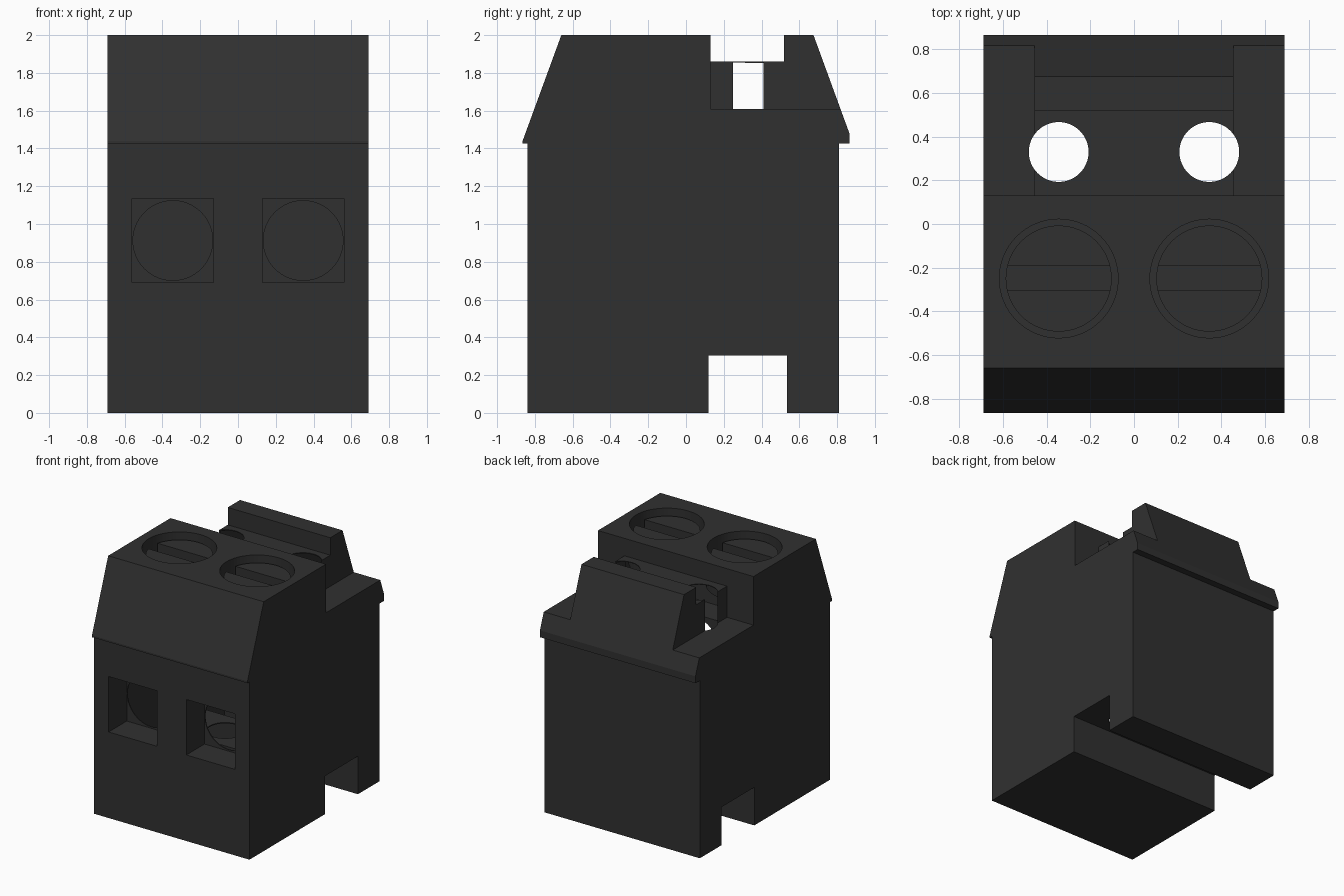
import bpy, bmesh, math
from mathutils import Matrix

if "Cube" in bpy.data.objects:
    bpy.data.objects.remove(bpy.data.objects["Cube"], do_unlink=True)

plastic = bpy.data.materials.new("dark_grey_plastic")
plastic.use_nodes = True
colour = (0.03, 0.03, 0.03, 1)
plastic.diffuse_color = colour
bsdf = plastic.node_tree.nodes["Principled BSDF"]
bsdf.inputs["Base Color"].default_value = colour


def make(name, bm, helper=False):
    bmesh.ops.recalc_face_normals(bm, faces=bm.faces)
    mesh = bpy.data.meshes.new(name)
    bm.to_mesh(mesh)
    bm.free()
    mesh.materials.append(plastic)
    obj = bpy.data.objects.new(name, mesh)
    bpy.context.collection.objects.link(obj)
    if helper:
        obj.hide_render = True
        obj.hide_set(True)
        obj.display_type = 'WIRE'
    return obj


def add_box(bm, x, y, z):
    lo_hi = (x, y, z)
    size = Matrix.Diagonal([b - a for a, b in lo_hi] + [1])
    centre = Matrix.Translation([(a + b) / 2 for a, b in lo_hi])
    bmesh.ops.create_cube(bm, size=1, matrix=centre @ size)


def add_cylinder(bm, centre, radius, depth, along_y=False):
    turn = Matrix.Rotation(math.pi / 2 if along_y else 0, 4, 'X')
    bmesh.ops.create_cone(bm, cap_ends=True, segments=64, radius1=radius, radius2=radius,
                          depth=depth, matrix=Matrix.Translation(centre) @ turn)


def cut(obj, cutter):
    mod = obj.modifiers.new("cut_" + cutter.name, 'BOOLEAN')
    mod.operation = 'DIFFERENCE'
    mod.solver = 'EXACT'
    mod.object = cutter


W, PITCH = 0.69, 0.345      # half width, offset of each terminal
SCREW_Y, PIN_Y = -0.25, 0.33

# Housing: side profile (y, z) extruded across the width
profile = [(-.84, 0), (.12, 0), (.12, .305), (.535, .305), (.535, 0), (.81, 0),
           (.81, 1.425), (.865, 1.425), (.865, 1.48), (.675, 2), (.52, 2),
           (.52, 1.86), (.13, 1.86), (.13, 2), (-.66, 2), (-.865, 1.44),
           (-.865, 1.425), (-.84, 1.425)]
bm = bmesh.new()
side = bm.faces.new([bm.verts.new((-W, y, z)) for y, z in profile])
ext = bmesh.ops.extrude_face_region(bm, geom=[side])
bmesh.ops.translate(bm, vec=(2 * W, 0, 0),
                    verts=[v for v in ext["geom"] if isinstance(v, bmesh.types.BMVert)])
housing = make("housing", bm)

# Pockets lined by the housing wall: shoulders, wire entries, screw wells
bm = bmesh.new()
for s in (-1, 1):
    add_box(bm, sorted((s * .455, s * .9)), (.13, 1), (1.61, 2.2))
    add_box(bm, (s * PITCH - .215, s * PITCH + .215), (-1, -.61), (.69, 1.135))
    add_cylinder(bm, (s * PITCH, SCREW_Y, 1.95), .272, .5)
cut(housing, make("pocket_cutter", bm, True))

# Thin hollow wall
shell = housing.modifiers.new("wall", 'SOLIDIFY')
shell.thickness = 0.008
shell.offset = -1
shell.use_even_offset = True

# Openings through the wall: pin holes and round wire holes
bm = bmesh.new()
for s in (-1, 1):
    add_cylinder(bm, (s * PITCH, PIN_Y, 1.1), .137, 2.0)
    add_cylinder(bm, (s * PITCH, -.60, .9125), .211, .1, True)
cut(housing, make("opening_cutter", bm, True))

# Slotted screws, one in each well
for s, name in ((-1, "right_screw"), (1, "left_screw")):
    bm = bmesh.new()
    add_cylinder(bm, (s * PITCH, SCREW_Y, 1.82), .243, .26)
    screw = make(name, bm)
    bm = bmesh.new()
    add_box(bm, (s * PITCH - .3, s * PITCH + .3), (-.305, -.19), (1.85, 2.1))
    cut(screw, make(name + "_slot_cutter", bm, True))
